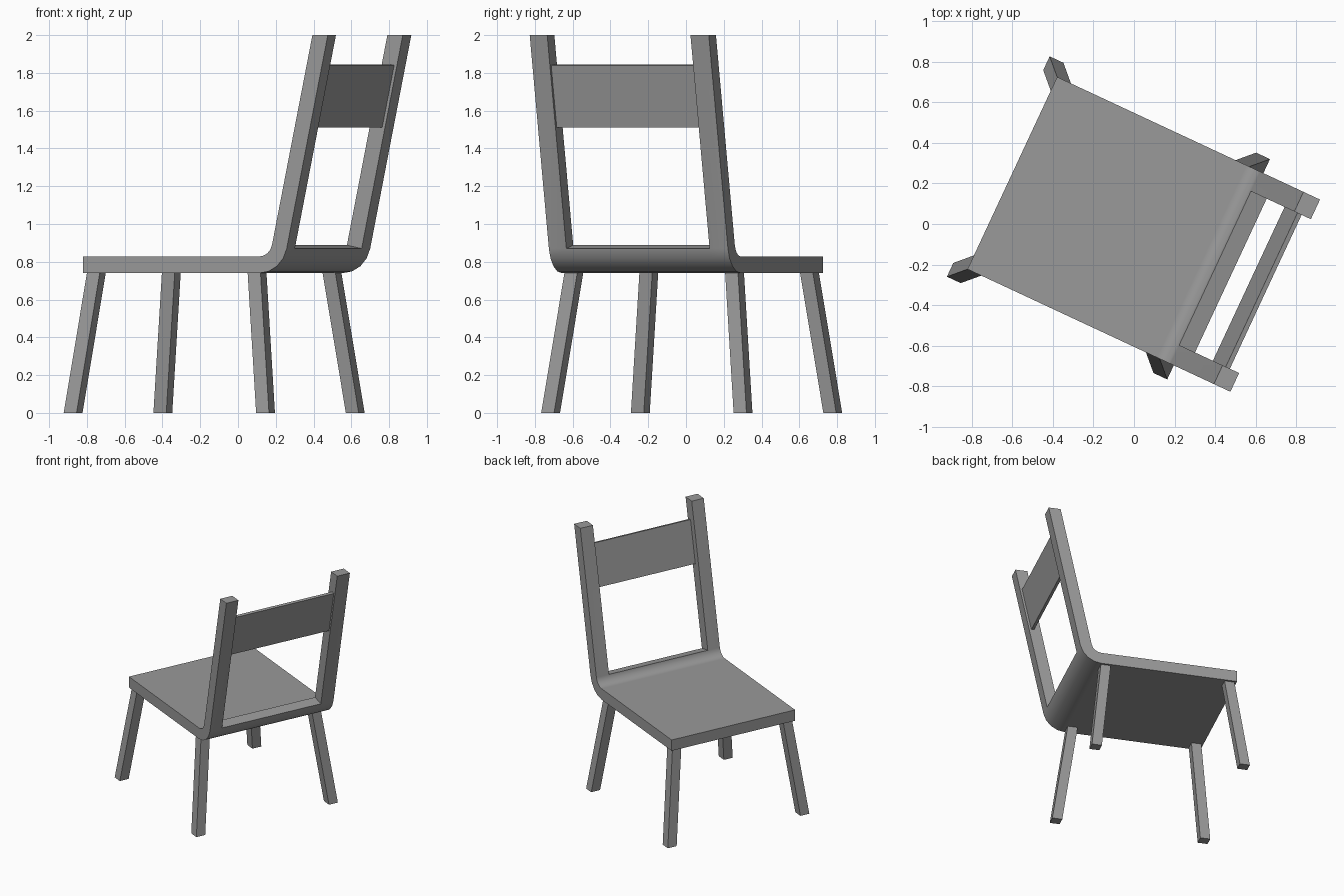
import bpy, bmesh, math

if "Cube" in bpy.data.objects:
    bpy.data.objects.remove(bpy.data.objects["Cube"])

TURN = math.radians(-25)      # the whole chair is turned about z
TILT = math.radians(12)       # backrest lean
V = [-0.549, -0.447, 0.390, 0.497]   # width stations: post, opening, post
MID_U, MID_V = -0.127, -0.026
THICK = 0.088

# Plain dark grey for every part
grey = bpy.data.materials.new("dark_grey")
grey.diffuse_color = (0.32, 0.32, 0.32, 1)
grey.use_nodes = True
grey.node_tree.nodes["Principled BSDF"].inputs["Base Color"].default_value = grey.diffuse_color


def finish(name, bm):
    bmesh.ops.recalc_face_normals(bm, faces=bm.faces)
    me = bpy.data.meshes.new(name)
    bm.to_mesh(me)
    bm.free()
    me.materials.append(grey)
    ob = bpy.data.objects.new(name, me)
    ob.rotation_euler.z = TURN
    bpy.context.collection.objects.link(ob)
    return ob


def slab(name, rings, cols, hole=()):
    """Solid sheet: rings of (inner, outer) profile points spread over cols."""
    bm = bmesh.new()
    vert = [[[bm.verts.new((p[0], v, p[1])) for v in cols] for p in ring] for ring in rings]
    cells = {(k, j) for k in range(len(rings) - 1) for j in range(len(cols) - 1)} - set(hole)
    for k, j in cells:
        loop = [(k, j), (k, j + 1), (k + 1, j + 1), (k + 1, j)]
        for s in (0, 1):
            bm.faces.new([vert[a][s][b] for a, b in loop])
        # close the rim wherever there is no neighbouring cell
        for i, step in enumerate([(-1, 0), (0, 1), (1, 0), (0, -1)]):
            if (k + step[0], j + step[1]) not in cells:
                (a, b), (c, d) = loop[i], loop[(i + 1) % 4]
                bm.faces.new([vert[a][0][b], vert[c][0][d], vert[c][1][d], vert[a][1][b]])
    return finish(name, bm)


# Seat and back posts: one bent sheet with an open window between the posts
R, CU, CZ, SEGS = 0.076, 0.38, 0.904, 4
BEND = math.pi / 2 - TILT
rings = [((-0.65, CZ - R), (-0.65, CZ - R - THICK))]
for i in range(SEGS + 1):
    t = BEND * i / SEGS
    rings.append(tuple((CU + r * math.sin(t), CZ - r * math.cos(t)) for r in (R, R + THICK)))
rings.append(tuple((u + (2 - z) * math.tan(TILT), 2.0) for u, z in rings[-1]))
seat = slab("seat_and_back_posts", rings, V, hole=[(len(rings) - 2, 1)])
bpy.context.view_layer.objects.active = seat
seat.select_set(True)
bpy.ops.object.shade_smooth_by_angle(angle=math.radians(30))
wn = seat.modifiers.new("weighted_normals", 'WEIGHTED_NORMAL')
wn.keep_sharp = True

# Back slat: thin board set between the posts, parallel to the lean
top_u = rings[-1][0][0]


def on_back(z, depth):
    return (top_u - (2 - z) * math.tan(TILT) + depth * math.cos(TILT), z - depth * math.sin(TILT))


slab("back_slat", [(on_back(z, 0.049), on_back(z, 0.072)) for z in (1.525, 1.855)],
     [V[1] - 0.004, V[2] + 0.004])


# Legs: square, splayed outward along the diagonals
def leg(name, su, sv, half=0.0375):
    bm = bmesh.new()
    bmesh.ops.create_cube(bm, size=2)
    for v in bm.verts:
        z = 0.75 if v.co.z > 0 else 0.0
        spread = 0.562 - 0.125 * z
        v.co = (MID_U + su * spread + v.co.x * half, MID_V + sv * spread + v.co.y * half, z)
    finish(name, bm)


for end, su in (("front", -1), ("back", 1)):
    for side, sv in (("left", 1), ("right", -1)):
        leg(f"{end}_{side}_leg", su, sv)
